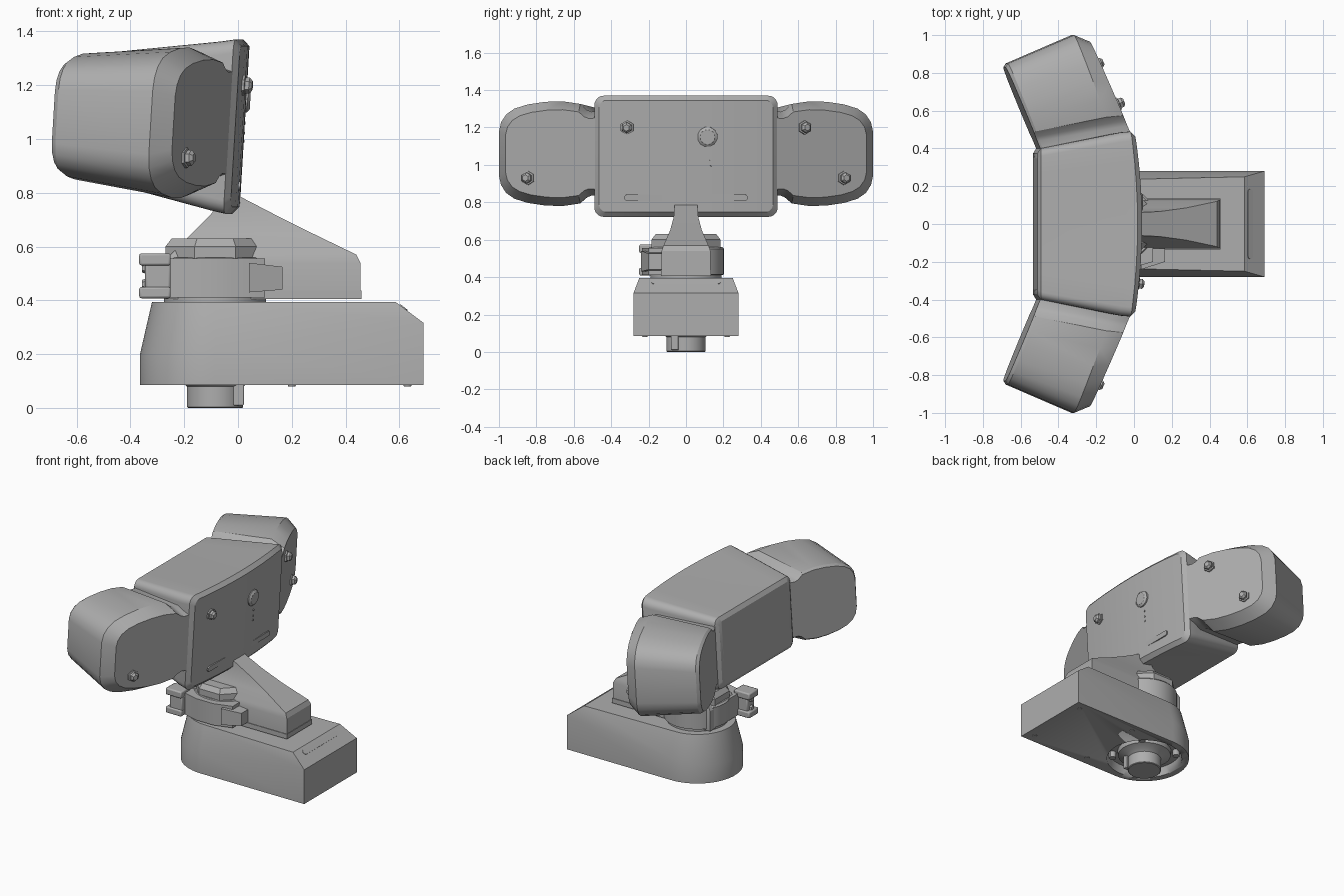
import bpy, bmesh, math
from mathutils import Vector

cube = bpy.data.objects.get("Cube")
if cube:
    bpy.data.objects.remove(cube, do_unlink=True)

grey = bpy.data.materials.new("plain grey")
grey.use_nodes = True
GREY = (0.42, 0.42, 0.42, 1)
grey.diffuse_color = GREY
grey.node_tree.nodes["Principled BSDF"].inputs["Base Color"].default_value = GREY


def finish(name, bm, angle=30):
    bmesh.ops.recalc_face_normals(bm, faces=bm.faces)
    mesh = bpy.data.meshes.new(name)
    bm.to_mesh(mesh)
    bm.free()
    mesh.materials.append(grey)
    obj = bpy.data.objects.new(name, mesh)
    bpy.context.collection.objects.link(obj)
    bpy.ops.object.select_all(action="DESELECT")
    obj.select_set(True)
    bpy.context.view_layer.objects.active = obj
    bpy.ops.object.shade_smooth_by_angle(angle=math.radians(angle))
    return obj


def loft(name, rings, angle=30):
    """Skin matching rings; each end is closed with a ladder of quads."""
    bm = bmesh.new()
    loops = [[bm.verts.new(p) for p in ring] for ring in rings]
    n = len(loops[0])
    for a, b in zip(loops, loops[1:]):
        for i in range(n):
            j = (i + 1) % n
            bm.faces.new((a[i], a[j], b[j], b[i]))
    for end in (loops[0], loops[-1]):
        for i in range(n // 2 - 1):
            bm.faces.new((end[i], end[i + 1], end[n - 2 - i], end[n - 1 - i]))
    return finish(name, bm, angle)


def lathe(name, profile, loc, axis=(0, 0, 1), sides=32, turn=0):
    """Stack of circles (radius, height) along an axis."""
    q = Vector(axis).to_track_quat("Z", "Y")
    rings = []
    for r, h in profile:
        angles = [math.tau * (i + 0.5) / sides + turn for i in range(sides)]
        rings.append([Vector(loc) + q @ Vector((r * math.cos(a), r * math.sin(a), h)) for a in angles])
    return loft(name, rings)


def layer(z, x0, x1, y0, y1):
    return [(x0, y1, z), (x1, y1, z), (x1, y0, z), (x0, y0, z)]


def box(name, x0, x1, y0, y1, z0, z1, bevel=0.008):
    obj = loft(name, [layer(z0, x0, x1, y0, y1), layer(z1, x0, x1, y0, y1)])
    mod = obj.modifiers.new("soft edges", "BEVEL")
    mod.width = bevel
    mod.segments = 2
    return obj


def capsule(name, center, normal, length, width):
    """Thin rounded plate, long in y."""
    n = Vector(normal).normalized()
    side = Vector((0, 1, 0)).cross(n)
    half = length / 2 - width / 2
    outline = []
    for i in range(16):
        a = math.tau * (i + 0.5) / 16
        y = math.sin(a) * width / 2 + math.copysign(half, math.sin(a))
        outline.append(Vector(center) + Vector((0, y, 0)) + side * math.cos(a) * width / 2)
    return loft(name, [[p - n * 0.004 for p in outline], [p + n * 0.004 for p in outline]])


# Base housing: round at one end, square with a sloped shoulder at the other
CX = -0.085


def plan(radius, x_end, y_end, z_of_x):
    half = []
    for i in range(14):
        a = math.radians(176 - 86 * i / 13)
        half.append((CX + radius * math.cos(a), radius * math.sin(a)))
    half.append((x_end, y_end))
    outline = half + [(x, -y) for x, y in reversed(half)]
    return [(x, y, z_of_x(x)) for x, y in outline]


base = loft("base_housing", [
    plan(0.28, 0.69, 0.28, lambda x: 0.085),
    plan(0.28, 0.69, 0.28, lambda x: 0.2 + 0.11 * (x + 0.365)),
    plan(0.235, 0.585, 0.25, lambda x: 0.395)])

# Round recess under the base
cutter = lathe("recess_cutter", [(0.245, 0), (0.225, 0.1)], (CX, 0, 0.04), sides=40)
cutter.hide_render = True
recess = base.modifiers.new("recess", "BOOLEAN")
recess.operation = "DIFFERENCE"
recess.object = cutter
bpy.ops.object.select_all(action="DESELECT")
bpy.context.view_layer.objects.active = base
base.select_set(True)
bpy.ops.object.modifier_apply(modifier="recess")
bpy.data.objects.remove(cutter, do_unlink=True)

lathe("mounting_post", [(0.17, 0.15), (0.165, 0.11), (0.125, 0.095), (0.105, 0.08), (0.105, 0.004), (0.1, 0)], (CX, 0, 0))
box("post_key", -0.03, 0.022, -0.08, -0.04, 0.01, 0.1, 0.004)
for x in (0.2, 0.63):
    for y in (-0.22, 0.22):
        lathe("underside_screw", [(0.016, 0), (0.014, 0.006)], (x, y, 0.087), (0, 0, -1), 12)
for a in (0.8, 2.4, 3.9, 5.5):
    lathe("recess_boss", [(0.022, 0), (0.022, 0.04)],
          (CX + 0.2 * math.cos(a), 0.2 * math.sin(a), 0.1), sides=12)
capsule("shoulder_slot", (0.615, 0, 0.372), (0.085, 0, 0.105), 0.37, 0.035)

# Turntable with clamp
lathe("turntable", [(0.19, 0.39), (0.19, 0.41), (0.205, 0.415), (0.205, 0.55), (0.195, 0.56)], (CX, 0, 0), sides=40)
lathe("turret_cap", [(0.2, 0.555), (0.2, 0.6), (0.175, 0.63)], (CX, 0, 0), sides=8)
loft("clamp_band", [
    [(-0.28, -0.05, z), (0.1, -0.05, z), (0.1, -0.2, z), (-0.02, -0.235, z), (-0.15, -0.235, z), (-0.28, -0.2, z)]
    for z in (0.41, 0.555)])
for z0, z1 in ((0.408, 0.45), (0.53, 0.575)):
    box("clamp_ear", -0.367, -0.25, -0.25, -0.15, z0, z1)
box("clamp_ear_web", -0.345, -0.25, -0.24, -0.16, 0.44, 0.54)
loft("clamp_flange", [
    [(0.04, -0.24, z0), (0.165, -0.2, z1), (0.165, -0.13, z1), (0.04, -0.1, z0)]
    for z0, z1 in ((0.43, 0.44), (0.54, 0.525))])
for z in (0.46, 0.52):
    lathe("clamp_bolt", [(0.02, 0), (0.016, 0.012)], (-0.345, -0.2, z), (-1, 0, 0), 6)

# Arm that rises from the base and carries the head
arm_steps = [(0.405, -0.27, 0.455, 0.13), (0.54, -0.27, 0.455, 0.13), (0.57, -0.25, 0.44, 0.12),
             (0.65, -0.17, 0.275, 0.085), (0.72, -0.1, 0.135, 0.066), (0.79, -0.06, 0.0, 0.06)]
loft("arm", [layer(z, x0, x1, -w, w) for z, x0, x1, w in arm_steps], 20)
loft("arm_foot", [layer(z, -0.2, 0.458, -0.134, 0.134) for z in (0.405, 0.437)])


# Head: bowed centre body leaning slightly back
def lean(x, z):
    return x + 0.06 * (z - 1.05)


def panel_ring(x, hy, z0, z1, r, bow):
    hz, mid = (z1 - z0) / 2, (z0 + z1) / 2
    corner = [math.radians(18 * i) for i in range(6)]
    quarter = [(hy - r + r * math.cos(a), hz - r + r * math.sin(a)) for a in corner]
    quarter += [((hy - r) * f, hz) for f in (0.75, 0.5, 0.25)]
    half = quarter + [(0, hz)] + [(-y, z) for y, z in reversed(quarter)]
    outline = half + [(y, -z) for y, z in reversed(half)]
    return [(lean(x - bow * (y / hy) ** 2, mid + z), y, mid + z) for y, z in outline]


loft("head_centre", [
    panel_ring(-0.525, 0.375, 0.875, 1.295, 0.03, 0),
    panel_ring(-0.508, 0.40, 0.848, 1.32, 0.04, 0),
    panel_ring(-0.06, 0.485, 0.735, 1.362, 0.05, 0.03),
    panel_ring(0.0, 0.49, 0.722, 1.37, 0.05, 0.035),
    panel_ring(0.025, 0.465, 0.748, 1.345, 0.04, 0.035)])

# Swept wings: rounded outline with a waist next to the centre body
WING = [(-0.06, 0.82), (0.1, 0.8), (0.15, 0.84), (0.21, 0.95), (0.38, 1), (0.55, 0.99),
        (0.72, 0.94), (0.85, 0.86), (0.93, 0.75), (0.98, 0.6), (1, 0.42)]


def wing_ring(root, tip, mid, height, side):
    outline = WING + [(t, -h) for t, h in reversed(WING)]
    points = []
    for t, h in outline:
        x = root[0] + (tip[0] - root[0]) * t
        y = root[1] + (tip[1] - root[1]) * t
        z = mid + height * h
        points.append((lean(x, z), side * y, z))
    return points


for side, label in ((1, "rear"), (-1, "front")):
    loft(label + "_wing", [
        wing_ring((-0.505, 0.39), (-0.688, 0.83), 1.083, 0.225, side),
        wing_ring((-0.495, 0.395), (-0.675, 0.85), 1.083, 0.236, side),
        wing_ring((-0.12, 0.45), (-0.325, 1.0), 1.06, 0.28, side),
        wing_ring((-0.025, 0.47), (-0.24, 0.965), 1.06, 0.235, side)])


# Fasteners on the back of the head
def bolt(name, loc, normal, r):
    lathe(name, [(r * 1.1, -0.02), (r * 1.1, 0.008), (r * 0.85, 0.01), (r * 0.85, 0.025), (r * 0.5, 0.036)],
          loc, normal, 6)


for side in (1, -1):
    bolt("wing_bolt", (-0.195, side * 0.845, 0.93), (0.92, side * 0.4, 0), 0.035)
bolt("wing_bolt", (-0.085, 0.635, 1.2), (0.92, 0.4, 0), 0.035)
bolt("centre_bolt", (0.018, -0.315, 1.2), (1, -0.1, -0.06), 0.035)
lathe("round_knob", [(0.054, -0.02), (0.054, 0.008), (0.04, 0.018)], (0.028, 0.115, 1.15), (1, 0, -0.06), 12)
for z in (1.06, 1.02, 0.99):
    lathe("indicator", [(0.006, -0.005), (0.006, 0.003)], (lean(0.024, z), 0.13, z), (1, 0, -0.06), 8)
capsule("label_slot", (lean(0.018, 0.825), 0, 0.825), (1, 0, -0.06), 0.66, 0.034)
